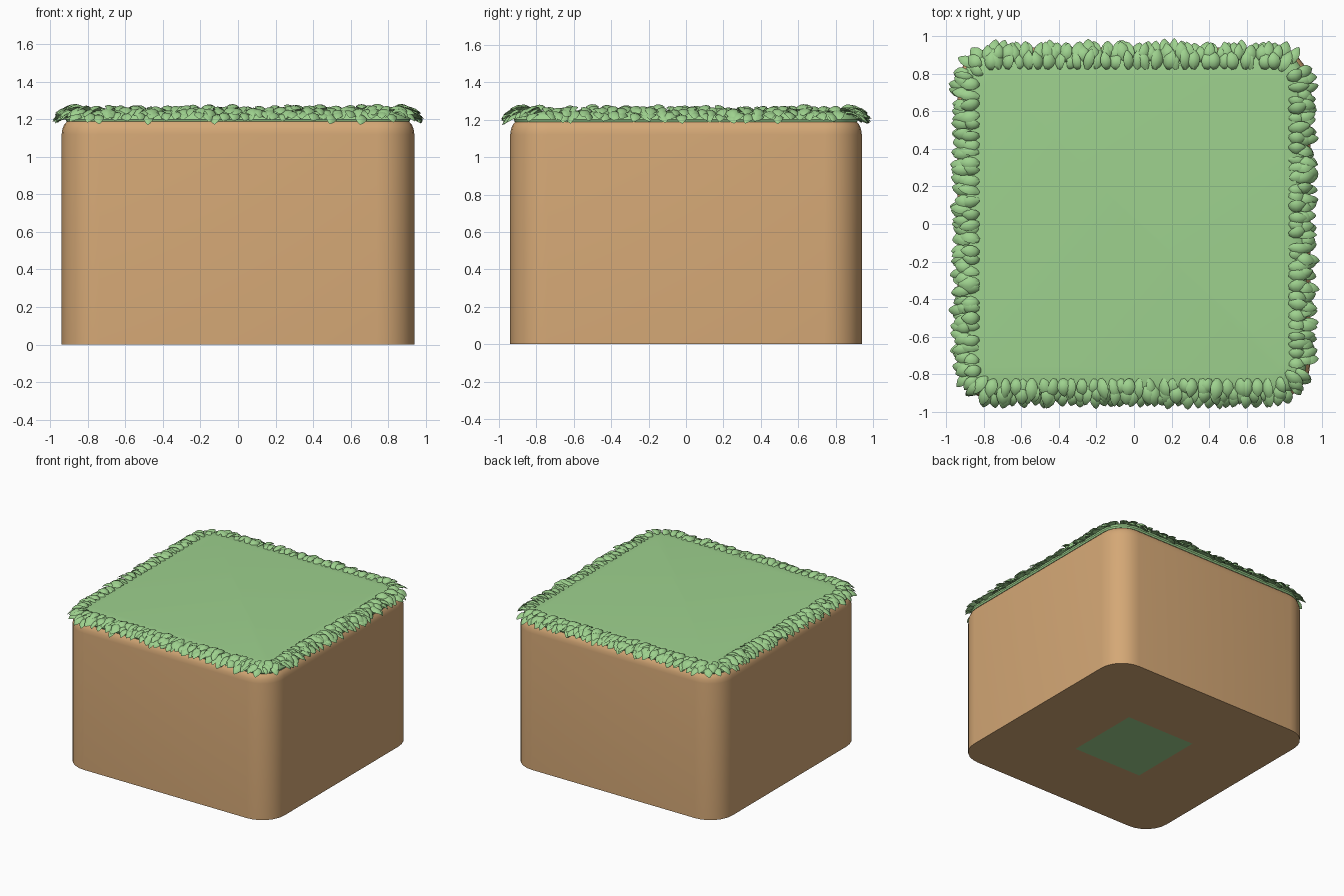
import bpy, bmesh, math, random
from mathutils import Vector

if "Cube" in bpy.data.objects:
    bpy.data.objects.remove(bpy.data.objects["Cube"])

random.seed(7)
CORE = 0.74  # straight half-length between rounded corners


def material(name, rgb):
    m = bpy.data.materials.new(name)
    m.diffuse_color = (*rgb, 1)
    m.use_nodes = True
    m.node_tree.nodes["Principled BSDF"].inputs["Base Color"].default_value = m.diffuse_color
    return m


soil_mat = material("soil", (0.66, 0.39, 0.18))
grass_mat = material("grass", (0.34, 0.64, 0.27))


def finish(name, bm, mat, angle=40):
    bmesh.ops.recalc_face_normals(bm, faces=bm.faces)
    me = bpy.data.meshes.new(name)
    bm.to_mesh(me)
    bm.free()
    ob = bpy.data.objects.new(name, me)
    bpy.context.collection.objects.link(ob)
    me.materials.append(mat)
    bpy.ops.object.select_all(action='DESELECT')
    ob.select_set(True)
    bpy.context.view_layer.objects.active = ob
    bpy.ops.object.shade_smooth_by_angle(angle=math.radians(angle))
    return ob


def rounded_square(half, z, seg=6):
    r = half - CORE
    pts = []
    for q in range(4):
        cx, cy = [(1, 1), (-1, 1), (-1, -1), (1, -1)][q]
        for i in range(seg + 1):
            a = math.pi / 2 * (q + i / seg)
            pts.append((cx * CORE + r * math.cos(a), cy * CORE + r * math.sin(a), z))
    return pts


def lofted(name, profile, mat):
    bm = bmesh.new()
    rings = [[bm.verts.new(p) for p in rounded_square(h, z)] for h, z in profile]
    for a, b in zip(rings, rings[1:]):
        n = len(a)
        for i in range(n):
            bm.faces.new((a[i], a[(i + 1) % n], b[(i + 1) % n], b[i]))
    bm.faces.new(rings[0][::-1])
    bm.faces.new(rings[-1])
    return finish(name, bm, mat)


# Soil block with softly rounded upper rim
lofted("soil_block", [(0.94, 0.001), (0.94, 1.12), (0.936, 1.15), (0.925, 1.175), (0.91, 1.19)], soil_mat)
# Grass layer on top
lofted("grass_cap", [(0.915, 1.188), (0.92, 1.2), (0.912, 1.222), (0.89, 1.238),
                     (0.85, 1.246), (0.79, 1.25)], grass_mat)

# Square green patch under the block
bm = bmesh.new()
bm.faces.new([bm.verts.new((0.31 * x, 0.31 * y, 0)) for x, y in ((-1, -1), (-1, 1), (1, 1), (1, -1))])
patch = finish("base_patch", bm, grass_mat)
if patch.data.polygons[0].normal.z > 0:
    patch.data.flip_normals()


def rim_point(s, half):
    """Point and outward direction at fraction s round the rounded square."""
    r = half - CORE
    arc = r * math.pi / 2
    side = 2 * CORE
    q, d = divmod((s % 1) * 4 * (arc + side), arc + side)
    if d < side:
        p, n = Vector((half, d - CORE, 0)), Vector((1, 0, 0))
    else:
        a = (d - side) / r
        n = Vector((math.cos(a), math.sin(a), 0))
        p = Vector((CORE, CORE, 0)) + n * r
    c, si = math.cos(q * math.pi / 2), math.sin(q * math.pi / 2)

    def turn(v):
        return Vector((c * v.x - si * v.y, si * v.x + c * v.y, v.z))
    return turn(p), turn(n)


# (position along leaf, relative width)
OUTLINE = [(0.0, 0.35), (0.2, 0.8), (0.45, 1.0), (0.7, 0.85), (0.9, 0.42)]


def add_leaf(bm, root, out, length, width, tilt, roll):
    side = Vector((-out.y, out.x, 0))
    fwd = out * math.cos(tilt) + Vector((0, 0, math.sin(tilt)))
    up = side.cross(fwd) * -1
    side, up = (side * math.cos(roll) + up * math.sin(roll),
                up * math.cos(roll) - side * math.sin(roll))

    def vert(u, v, w):
        p = root + fwd * (u * length) + side * v + up * w
        p.x, p.y = max(-0.998, min(0.998, p.x)), max(-0.998, min(0.998, p.y))
        return bm.verts.new(p)
    rings = []
    for u, k in OUTLINE:
        h = width * k / 2
        arch = 0.012 * math.sin(math.pi * u) - 0.012 * u * u
        rings.append([vert(u, -h, arch), vert(u, -h * 0.55, arch + 0.3 * h),
                      vert(u, 0, arch + 0.4 * h), vert(u, h * 0.55, arch + 0.3 * h),
                      vert(u, h, arch), vert(u, 0, arch - 0.12 * h)])
    tip = vert(1, 0, -0.012)
    for a, b in zip(rings, rings[1:]):
        for i in range(6):
            j = (i + 1) % 6
            bm.faces.new((a[i], a[j], b[j], b[i]))
    for i in range(6):
        bm.faces.new((rings[-1][i], rings[-1][(i + 1) % 6], tip))
    bm.faces.new(rings[0][::-1])


def leaf_row(name, half, z, count, length, tilt):
    bm = bmesh.new()
    for i in range(count):
        p, n = rim_point((i + random.uniform(-0.25, 0.25)) / count, half)
        p.z = z + random.uniform(-0.006, 0.006)
        yaw = random.uniform(-0.3, 0.3)
        n = Vector((n.x * math.cos(yaw) - n.y * math.sin(yaw),
                    n.x * math.sin(yaw) + n.y * math.cos(yaw), 0))
        add_leaf(bm, p, n, length * random.uniform(0.85, 1.12), random.uniform(0.055, 0.072),
                 tilt + random.uniform(-0.15, 0.15), random.uniform(-0.4, 0.4))
    finish(name, bm, grass_mat, 60)


# Overlapping fringe of leaves, inner to outer
leaf_row("inner_leaves", 0.825, 1.248, 124, 0.105, 0.02)
leaf_row("middle_leaves", 0.865, 1.239, 130, 0.105, -0.12)
leaf_row("outer_leaves", 0.885, 1.222, 132, 0.098, -0.2)
